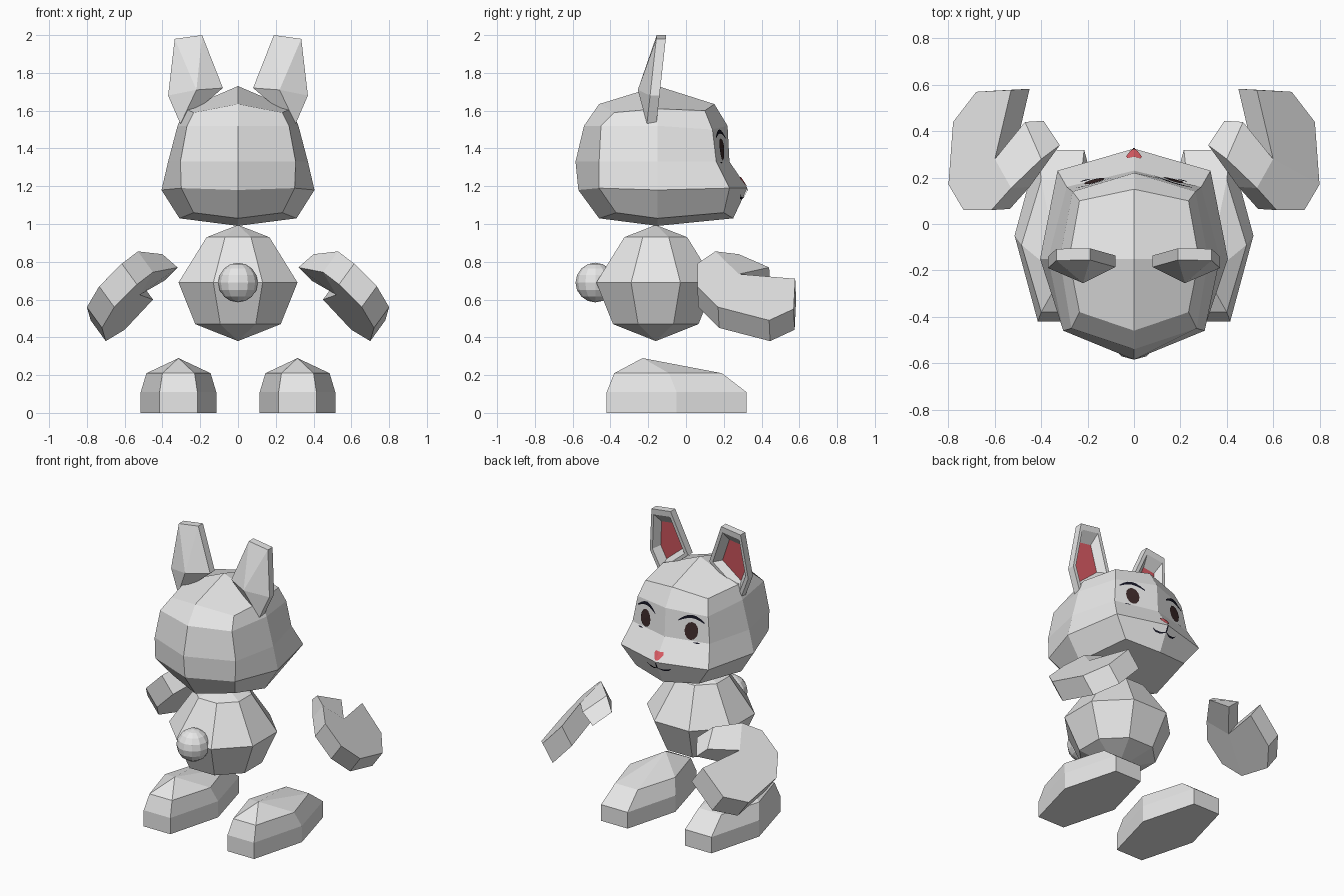
import bpy, bmesh, math
from mathutils import Vector
from mathutils.bvhtree import BVHTree

cube = bpy.data.objects.get("Cube")
if cube:
    bpy.data.objects.remove(cube, do_unlink=True)


def material(name, rgb):
    m = bpy.data.materials.new(name)
    m.use_nodes = True
    m.diffuse_color = (*rgb, 1)
    m.node_tree.nodes["Principled BSDF"].inputs["Base Color"].default_value = (*rgb, 1)
    return m


FUR = material("pale_grey_fur", (0.8, 0.8, 0.8))
PINK = material("rose_pink", (0.72, 0.11, 0.13))
BROWN = material("dark_brown", (0.045, 0.022, 0.022))
INK = material("ink_black", (0.008, 0.008, 0.018))
SIDES = (("left", 1), ("right", -1))


def make(name, bm, *mats, fix=True):
    if fix:
        bmesh.ops.recalc_face_normals(bm, faces=bm.faces)
    me = bpy.data.meshes.new(name)
    bm.to_mesh(me)
    bm.free()
    for m in mats:
        me.materials.append(m)
    ob = bpy.data.objects.new(name, me)
    bpy.context.collection.objects.link(ob)
    return ob


def add_loop(bm, pts):
    return [bm.verts.new(p) for p in pts]


def bridge(bm, a, b):
    n = len(a)
    return [bm.faces.new((a[i], a[(i + 1) % n], b[(i + 1) % n], b[i])) for i in range(n)]


def fan(bm, loop, tip):
    v = bm.verts.new(tip)
    for i in range(len(loop)):
        bm.faces.new((loop[i], loop[(i + 1) % len(loop)], v))


# Head: each level is back centre, back corner, side, front corner, front centre
MID = -0.15
levels = [
    [(0, -.46, 1.03), (.235, -.37, 1.06), (.31, MID, 1.03), (.235, .20, 1.06), (0, .25, 1.03)],
    [(0, -.57, 1.18), (.30, -.46, 1.19), (.405, MID, 1.18), (.33, .23, 1.19), (0, .325, 1.19)],
    [(0, -.585, 1.33), (.305, -.46, 1.33), (.37, MID, 1.33), (.29, .16, 1.33), (0, .23, 1.33)],
    [(0, -.54, 1.52), (.27, -.45, 1.52), (.32, MID, 1.52), (.265, .14, 1.50), (0, .22, 1.52)],
    [(0, -.46, 1.635), (.235, -.38, 1.59), (.28, MID, 1.61), (.235, .10, 1.60), (0, .15, 1.635)],
]
bm = bmesh.new()
rings = [add_loop(bm, lv + [(-x, y, z) for x, y, z in lv[3:0:-1]]) for lv in levels]
for low, high in zip(rings, rings[1:]):
    bridge(bm, low, high)
for ring, z in ((rings[0], 0.99), (rings[-1], 1.73)):
    pole = bm.verts.new((0, MID, z))
    for i in range(0, 8, 2):
        bm.faces.new((ring[i], ring[i + 1], ring[(i + 2) % 8], pole))
bmesh.ops.recalc_face_normals(bm, faces=bm.faces)
surface = BVHTree.FromBMesh(bm)
make("head", bm, FUR)


# Face details: thin plates laid on the front of the head
def on_face(x, z):
    hit = surface.ray_cast(Vector((x, 2, z)), Vector((0, -1, 0)))[0]
    return hit + Vector((0, 0.006, 0))


def plate(name, strips, mat):
    bm = bmesh.new()
    for poly in strips:
        f = bm.faces.new([bm.verts.new(on_face(x, z)) for x, z in poly])
        f.normal_update()
        if f.normal.y < 0:
            f.normal_flip()
    make(name, bm, mat, fix=False)


def band(path, width):
    """Quads of a tapering band following a path of x, z points."""
    n = len(path) - 1
    half = [width * (0.35 + 0.65 * math.sin(math.pi * i / n)) / 2 for i in range(n + 1)]
    return [[(path[i][0], path[i][1] - half[i]), (path[i + 1][0], path[i + 1][1] - half[i + 1]),
             (path[i + 1][0], path[i + 1][1] + half[i + 1]), (path[i][0], path[i][1] + half[i])]
            for i in range(n)]


for side, s in SIDES:
    oval = [(s * (.17 + .044 * math.cos(a)), 1.395 + .058 * math.sin(a))
            for a in (i * math.tau / 12 for i in range(12))]
    plate(side + "_eye", [[oval[i], oval[(i + 1) % 12], (s * .17, 1.395)] for i in range(12)], BROWN)
    arch = [(s * (.085 + .165 * t), 1.455 + .035 * math.sin(math.pi * t))
            for t in (i / 6 for i in range(7))]
    plate(side + "_brow", band(arch, .022), INK)
    lash = [(s * x, 1.325) for x in (.19, .21, .23)]
    plate(side + "_lower_lash", band(lash, .008), INK)
    plate(side + "_nose", [[(0, 1.2), (s * .014, 1.205), (s * .034, 1.235), (s * .028, 1.25), (0, 1.25)]], PINK)
    mouth = [(s * x, z) for x, z in ((.002, 1.145), (.035, 1.135), (.07, 1.14), (.09, 1.155))]
    plate(side + "_mouth", band(mouth, .012)
          + [[(0, 1.145), (s * .005, 1.145), (s * .005, 1.185), (0, 1.185)]], INK)

# Ears: shallow cups with a ridged back and a pink lining
outline = [(.19, 2.0), (.335, 1.98), (.37, 1.68), (.305, 1.53), (.08, 1.72)]
centre = Vector((.245, 1.75))
for side, s in SIDES:
    def ear_loop(scale, depth):
        pts = []
        for p in outline:
            q = centre + (Vector(p) - centre) * scale
            front = -.105 - .11 * (2.0 - q.y)
            pts.append((s * q.x, front - depth, q.y))
        return pts
    bm = bmesh.new()
    back, rim, lip, floor = (add_loop(bm, ear_loop(*a)) for a in ((1, .05), (1, 0), (.84, 0), (.58, .045)))
    fan(bm, back, (s * .22, -.255, 1.71))
    bridge(bm, back, rim)
    bridge(bm, rim, lip)
    bridge(bm, lip, floor)
    bm.faces.new(floor).material_index = 1
    make(side + "_ear", bm, FUR, PINK)

# Body: eight-sided barrel
bm = bmesh.new()
rings = []
for r, z in ((.245, .47), (.341, .69), (.18, .93)):
    rings.append(add_loop(bm, [(r * math.cos(a), -.16 + r * math.sin(a), z)
                               for a in (math.pi / 8 + i * math.pi / 4 for i in range(8))]))
for low, high in zip(rings, rings[1:]):
    bridge(bm, low, high)
fan(bm, rings[0], (0, -.16, .38))
fan(bm, rings[-1], (0, -.16, .995))
make("body", bm, FUR)

# Tail
bm = bmesh.new()
bmesh.ops.create_uvsphere(bm, u_segments=12, v_segments=8, radius=.105)
bmesh.ops.translate(bm, verts=bm.verts, vec=(0, -.48, .69))
make("tail", bm, FUR)


# Feet: six-sided slabs rising to a point near the heel
def sole(mid, end, back, middle, front, z):
    return [(-end, back, z), (end, back, z), (mid, middle, z), (end, front, z), (-end, front, z), (-mid, middle, z)]


for side, s in SIDES:
    bm = bmesh.new()
    rings = [add_loop(bm, sole(.2, .1, -.42, -.05, .32, 0)),
             add_loop(bm, sole(.2, .1, -.42, -.05, .32, .11)),
             add_loop(bm, sole(.17, .085, -.38, -.09, .19, .21))]
    bm.faces.new(rings[0])
    bridge(bm, rings[0], rings[1])
    bridge(bm, rings[1], rings[2])
    fan(bm, rings[2], (0, -.23, .29))
    bmesh.ops.translate(bm, verts=bm.verts, vec=(s * .315, 0, 0))
    make(side + "_foot", bm, FUR)

# Arms: bent slabs running shoulder, elbow, hand, then back along the inside
arm = [(.40, .28, .84), (.53, .155, .855), (.615, .06, .79), (.735, .06, .67), (.80, .17, .56),
       (.78, .44, .49), (.68, .57, .55), (.53, .578, .71), (.60, .28, .735), (.47, .44, .77)]
panels = ((0, 1, 8, 9), (1, 2, 3, 4, 8), (4, 5, 6, 7, 8))
for side, s in SIDES:
    bm = bmesh.new()
    top = add_loop(bm, [(s * x, y, z) for x, y, z in arm])
    under = add_loop(bm, [(s * (x - .08), y + (.06 if i == 0 else .005), z - (.07 if i in (0, 9) else .11))
                          for i, (x, y, z) in enumerate(arm)])
    bridge(bm, top, under)
    for p in panels:
        bm.faces.new([top[i] for i in p])
        bm.faces.new([under[i] for i in p])
    make(side + "_arm", bm, FUR)
